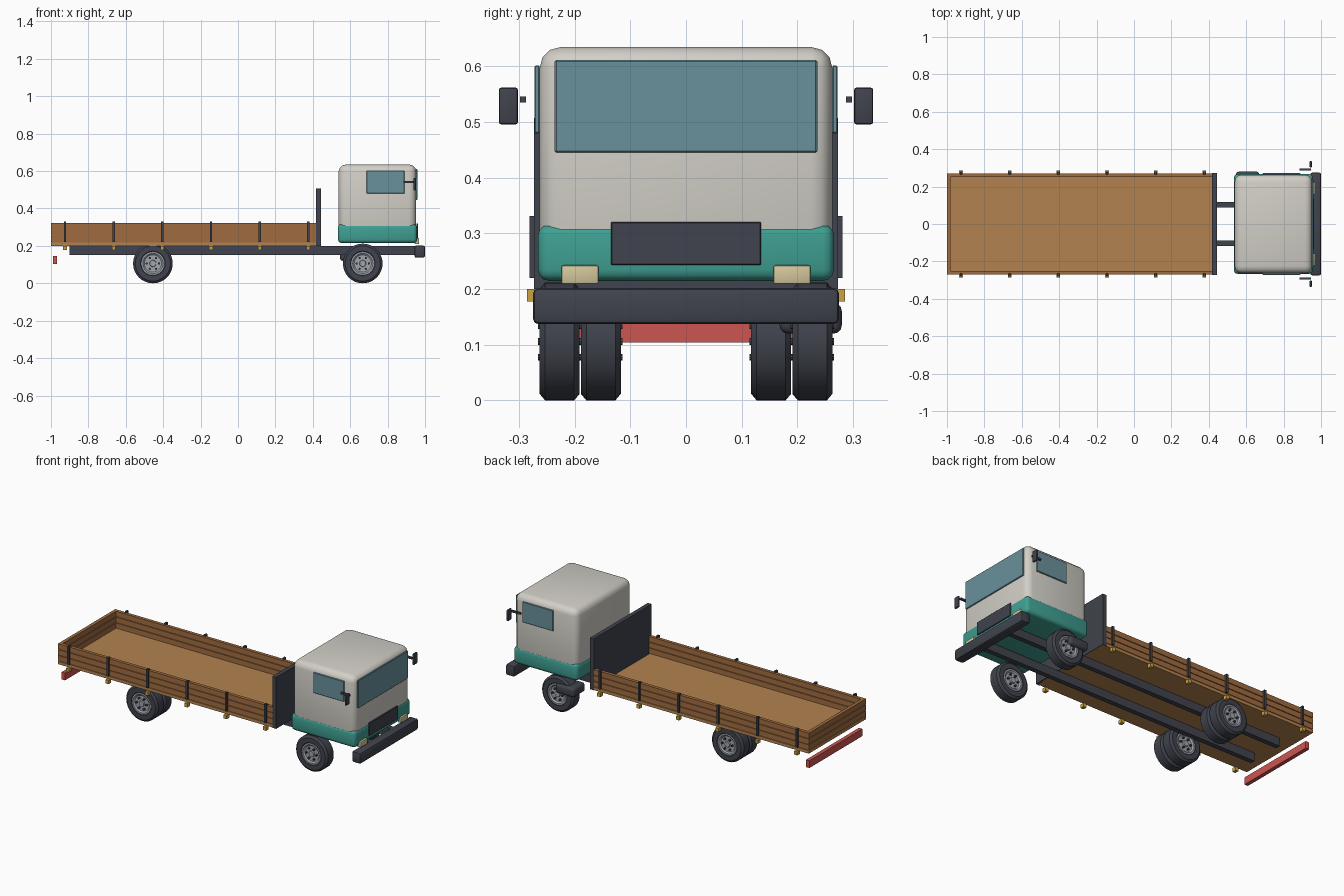
import bpy, bmesh, math
from mathutils import Matrix

if "Cube" in bpy.data.objects:
    bpy.data.objects.remove(bpy.data.objects["Cube"])


def colour(name, hexcode):
    def lin(c):
        c /= 255
        return c / 12.92 if c <= 0.04045 else ((c + 0.055) / 1.055) ** 2.4
    m = bpy.data.materials.new(name)
    m.diffuse_color = tuple(lin(int(hexcode[i:i + 2], 16)) for i in (0, 2, 4)) + (1,)
    m.use_nodes = True
    m.node_tree.nodes["Principled BSDF"].inputs["Base Color"].default_value = m.diffuse_color
    return m


CREAM = colour("cab cream", "D2CFC7")
TEAL = colour("teal", "3F9F92")
DARK = colour("dark steel", "40434D")
RIM = colour("rim grey", "A0A5AE")
FLOOR = colour("floor wood", "B38250")
PLANK = colour("plank wood", "A06C40")
GLASS = colour("glass blue", "6A919C")
RED = colour("red", "CC5550")
AMBER = colour("amber", "CCA542")
LAMP = colour("lamp cream", "D4C79C")


def finish(name, bm, mat, smooth=False):
    bmesh.ops.recalc_face_normals(bm, faces=bm.faces)
    me = bpy.data.meshes.new(name)
    bm.to_mesh(me)
    bm.free()
    me.materials.append(mat)
    ob = bpy.data.objects.new(name, me)
    bpy.context.collection.objects.link(ob)
    if smooth:
        bpy.ops.object.select_all(action='DESELECT')
        ob.select_set(True)
        bpy.context.view_layer.objects.active = ob
        bpy.ops.object.shade_smooth_by_angle(angle=math.radians(35))
    return ob


def box(name, x, y, z, mat, bevel=0, seg=2):
    """Box from (min, max) ranges, optionally with rounded edges."""
    bm = bmesh.new()
    bmesh.ops.create_cube(bm, size=1)
    for v in bm.verts:
        v.co = [(a + b) / 2 + c * (b - a) for (a, b), c in zip((x, y, z), v.co)]
    if bevel:
        bmesh.ops.bevel(bm, geom=bm.edges[:], offset=bevel, segments=seg,
                        profile=0.5, affect='EDGES')
    return finish(name, bm, mat, bool(bevel))


def side(s, a, b):
    return tuple(sorted((s * a, s * b)))


def lathe(name, profile, loc, mat, n=32):
    """Spin (radius, y) points round the wheel axis."""
    bm = bmesh.new()
    vs = [bm.verts.new((r, y, 0)) for r, y in profile]
    es = [bm.edges.new(p) for p in zip(vs, vs[1:])]
    bmesh.ops.spin(bm, geom=vs + es, axis=(0, 1, 0), cent=(0, 0, 0),
                   steps=n, angle=2 * math.pi)
    bmesh.ops.remove_doubles(bm, verts=bm.verts, dist=1e-5)
    bmesh.ops.translate(bm, verts=bm.verts, vec=loc)
    return finish(name, bm, mat, True)


def wheel(name, x, y):
    loc, r, h = (x, y, 0.106), 0.106, 0.036
    lathe(name + "_tyre", [(0.062, -h + .004), (0.066, -h), (0.094, -h), (r, -h + .01),
                           (r, h - .01), (0.094, h), (0.066, h), (0.062, h - .004)], loc, DARK)
    # rim: lip, recessed dish and raised hub on both faces
    half = [(0, h), (0.016, h), (0.018, h - .008), (0.046, h - .008), (0.054, h - .001), (0.063, h - .001)]
    lathe(name + "_rim", half + [(a, -b) for a, b in reversed(half)], loc, RIM)
    # wheel nuts on both faces
    bm = bmesh.new()
    for k in range(6):
        a = k * math.pi / 3
        m = (Matrix.Translation((x + .033 * math.cos(a), y, .106 + .033 * math.sin(a)))
             @ Matrix.Rotation(math.pi / 2, 4, 'X'))
        bmesh.ops.create_cone(bm, cap_ends=True, segments=8, radius1=.006, radius2=.006,
                              depth=2 * h + .006, matrix=m)
    finish(name + "_nuts", bm, DARK)


# wheels: single front, double rear
for s, n in ((-1, "right"), (1, "left")):
    wheel("front_wheel_" + n, 0.667, s * 0.227)
    wheel("rear_outer_wheel_" + n, -0.455, s * 0.227)
    wheel("rear_inner_wheel_" + n, -0.455, s * 0.153)
    # chassis rail
    box("chassis_rail_" + n, (-0.9, 0.96), side(s, .088, .117), (.15, .199), DARK)

# bumpers and side tank
box("front_bumper", (.943, 1.0), (-.275, .275), (.137, .202), DARK, .01)
box("rear_bumper", (-.99, -.967), (-.25, .25), (.104, .147), RED)
box("side_tank", (.545, .67), (.168, .28), (.12, .175), DARK, .015, 3)

# load bed floor and headboard
box("bed_floor", (-1, .44), (-.27, .27), (.2, .218), FLOOR)
box("headboard", (.418, .443), (-.273, .273), (.2, .507), DARK)

# board walls: thin backing with three raised planks each
for s, n in ((-1, "right"), (1, "left")):
    box("side_backing_" + n, (-.994, .42), side(s, .256, .264), (.218, .32), PLANK)
    for i in range(3):
        z = .221 + i * .035
        box(f"side_plank_{n}_{i}", (-1, .42), side(s, .25, .27), (z, z + .031), PLANK)
    # stakes with amber side markers below
    for i in range(6):
        x = -.925 + i * .2602
        box(f"stake_{n}_{i}", (x - .006, x + .006), side(s, .262, .281), (.22, .331), DARK)
        box(f"side_marker_{n}_{i}", (x - .01, x + .01), side(s, .262, .286), (.178, .2), AMBER)
box("tail_backing", (-.994, -.986), (-.25, .25), (.218, .32), PLANK)
for i in range(3):
    z = .221 + i * .035
    box(f"tail_plank_{i}", (-1, -.98), (-.25, .25), (z, z + .031), PLANK)

# cab shell with teal skirt
box("cab", (.538, .953), (-.263, .263), (.225, .635), CREAM, .038, 3)
box("cab_skirt", (.534, .957), (-.266, .266), (.215, .316), TEAL, .02, 3)

# cab front details
box("windscreen", (.95, .959), (-.236, .236), (.445, .612), GLASS, .003, 1)
box("grille", (.954, .963), (-.135, .135), (.243, .321), DARK, .002, 1)
for s, n in ((-1, "right"), (1, "left")):
    box("headlight_" + n, (.945, .968), side(s, .157, .224), (.209, .243), LAMP, .004)
    box("side_window_" + n, (.688, .89), side(s, .263, .272), (.48, .602), GLASS, .002, 1)
    # mirror on its arm
    box("mirror_arm_" + n, (.885, .945), side(s, .287, .298), (.535, .546), DARK)
    box("mirror_" + n, (.939, .951), side(s, .302, .336), (.496, .562), DARK, .004)
